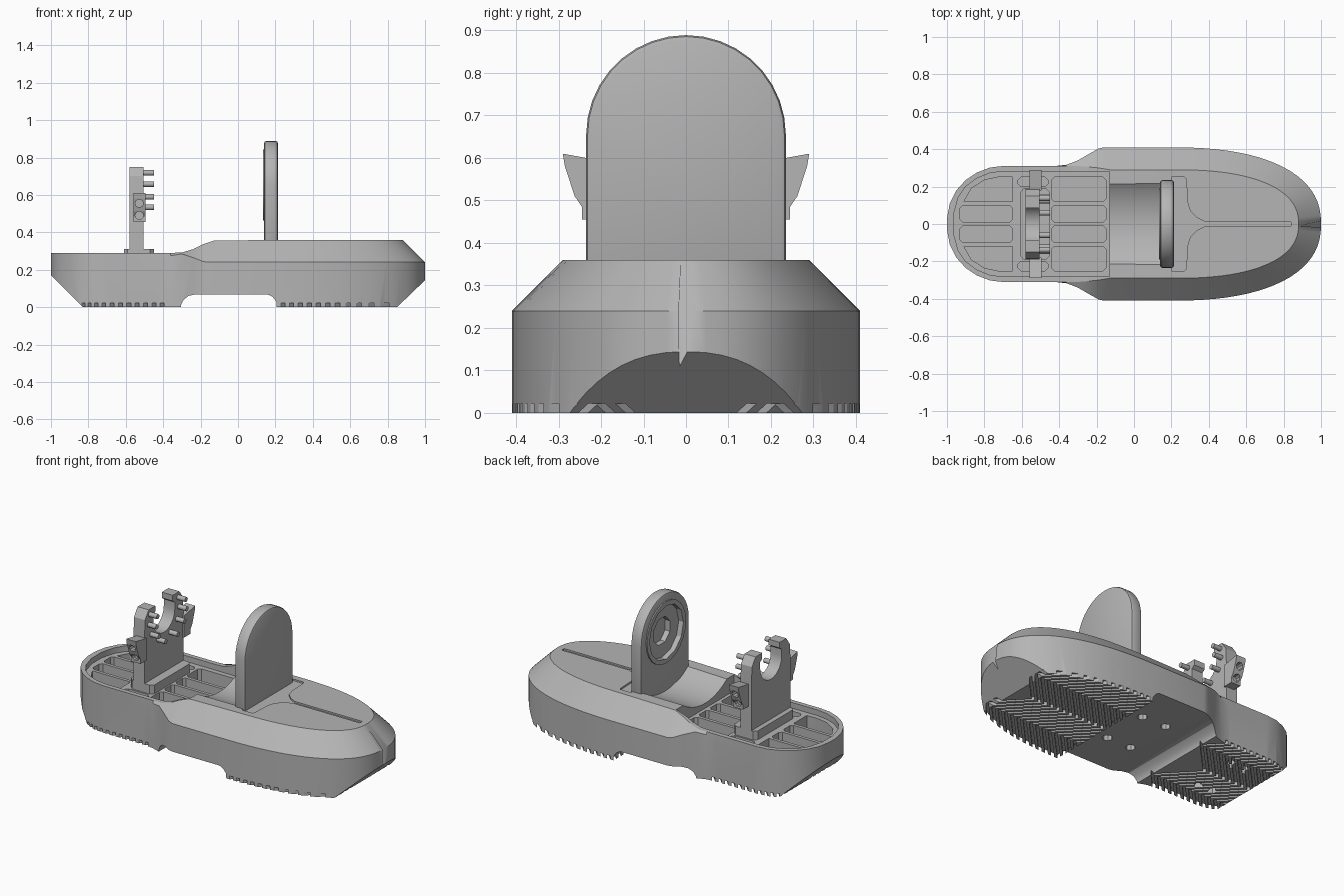
import bpy, bmesh, math
from mathutils import Vector

if "Cube" in bpy.data.objects:
    bpy.data.objects.remove(bpy.data.objects["Cube"])

grey = bpy.data.materials.new("plain_grey")
grey.use_nodes = True
grey.diffuse_color = (0.46, 0.46, 0.46, 1)
grey.node_tree.nodes["Principled BSDF"].inputs["Base Color"].default_value = (0.46, 0.46, 0.46, 1)


def finish(name, bm):
    bmesh.ops.recalc_face_normals(bm, faces=bm.faces)
    mesh = bpy.data.meshes.new(name)
    bm.to_mesh(mesh)
    bm.free()
    mesh.materials.append(grey)
    ob = bpy.data.objects.new(name, mesh)
    bpy.context.collection.objects.link(ob)
    return ob


def activate(ob):
    bpy.ops.object.select_all(action='DESELECT')
    ob.select_set(True)
    bpy.context.view_layer.objects.active = ob


def add_prism(bm, pts, axis, lo, hi):
    """Extrude a 2D profile along an axis; profile uses the other two axes in order."""
    def place(p, d):
        v = list(p)
        v.insert("xyz".index(axis), d)
        return Vector(v)
    a = [bm.verts.new(place(p, lo)) for p in pts]
    b = [bm.verts.new(place(p, hi)) for p in pts]
    n = len(pts)
    bm.faces.new(a)
    bm.faces.new(b[::-1])
    for i in range(n):
        bm.faces.new((a[i], a[(i + 1) % n], b[(i + 1) % n], b[i]))


def prisms(name, profiles, axis, lo, hi):
    bm = bmesh.new()
    for pts in profiles:
        add_prism(bm, pts, axis, lo, hi)
    return finish(name, bm)


def ring(cx, cy, r, n, start=0.0, sweep=2 * math.pi):
    return [(cx + r * math.cos(start + sweep * i / n), cy + r * math.sin(start + sweep * i / n))
            for i in range(n)]


def rect(x0, x1, y0, y1, c=0.015):
    """Rectangle with clipped corners."""
    return [(x0 + c, y0), (x1 - c, y0), (x1, y0 + c), (x1, y1 - c),
            (x1 - c, y1), (x0 + c, y1), (x0, y1 - c), (x0, y0 + c)]


def flip(pts):
    return [(x, -y) for x, y in reversed(pts)]


def modify(ob, kind, **settings):
    mod = ob.modifiers.new(kind, kind)
    for key, value in settings.items():
        setattr(mod, key, value)
    activate(ob)
    bpy.ops.object.modifier_apply(modifier=mod.name)


def cut(ob, cutter, keep=False):
    modify(ob, 'BOOLEAN', operation='DIFFERENCE', solver='EXACT', object=cutter)
    if not keep:
        bpy.data.objects.remove(cutter)


def smooth(ob, angle=25):
    activate(ob)
    bpy.ops.object.shade_smooth_by_angle(angle=math.radians(angle))


# Base hull: stations of side x, y, shoulder z, then top x, y, z
stations = [(x, y, 0.24, x, y, 0.29) for x, y in (
    (-1, 0.03), (-0.985, 0.11), (-0.95, 0.18), (-0.9, 0.235), (-0.84, 0.275),
    (-0.77, 0.302), (-0.7, 0.31), (-0.42, 0.31))]
stations += [(-0.36, 0.317, 0.275, -0.36, 0.31, 0.29), (-0.3, 0.34, 0.285, -0.3, 0.31, 0.292),
             (-0.24, 0.375, 0.265, -0.24, 0.305, 0.31), (-0.19, 0.403, 0.245, -0.19, 0.3, 0.335),
             (-0.16, 0.41, 0.24, -0.13, 0.29, 0.355)]
STEPS = 20
for i in range(STEPS + 1):
    t = math.pi / 2 * min(i / STEPS, 0.985)
    c, s = math.cos(t) ** 0.85, math.sin(t) ** 0.85
    stations.append((0.2 + 0.8 * s, 0.41 * c, 0.24, 0.22 + 0.66 * s, 0.29 * c, 0.36))
bm = bmesh.new()
rows = []
for x, y, zs, xt, yt, zt in stations:
    half = [(x, y, 0), (x, y, zs), (xt, yt, zt)]
    loop = half + [(a, -b, c) for a, b, c in reversed(half)]
    rows.append([bm.verts.new(p) for p in loop])
for a, b in zip(rows, rows[1:]):
    for i in range(6):
        bm.faces.new((a[i], a[(i + 1) % 6], b[(i + 1) % 6], b[i]))
bm.faces.new(rows[0])
bm.faces.new(rows[-1])
bmesh.ops.remove_doubles(bm, verts=bm.verts, dist=0.0005)
base = finish("base", bm)

# Sloped ends and the arch under the middle
cut(base, prisms("end_cutter", [[(0.84, -0.01), (1.1, 0.24), (1.1, -0.1), (0.84, -0.1)],
                                [(-0.82, -0.01), (-1.1, 0.27), (-1.1, -0.1), (-0.82, -0.1)]], 'y', -1, 1))
cut(base, prisms("arch_cutter", [[(-0.31, -0.1), (-0.305, 0.01), (-0.29, 0.04), (-0.265, 0.06), (-0.235, 0.067),
                                  (0.16, 0.067), (0.185, 0.055), (0.205, 0.03), (0.215, -0.1)]], 'y', -1, 1))

# Zigzag tread grooves
zigzags = []
for start, end in ((-0.96, -0.33), (0.14, 0.9)):
    for k in range(int((end - start) / 0.045)):
        x0 = start + 0.045 * k
        path = [(x0 + (0.1 if j % 2 else -0.1), -0.42 + 0.21 * j) for j in range(5)]
        zigzags.append(path + [(x + 0.022, y) for x, y in reversed(path)])
cut(base, prisms("groove_cutter", zigzags, 'z', -0.05, 0.022))

# Screw holes in the underside
holes = [ring(x, y, 0.03, 8) for x in (-0.1, 0.066) for y in (-0.15, 0.15)]
holes += [ring(x, y, 0.024, 8) for x in (-0.58, -0.68) for y in (-0.14, 0.14)]
cut(base, prisms("hole_cutter", holes, 'z', -0.05, 0.12))

# Recessed rear deck with ribbed pockets
edge = [(-0.13, 0.28), (-0.7, 0.282), (-0.77, 0.272), (-0.84, 0.245), (-0.9, 0.2), (-0.94, 0.14), (-0.965, 0.05)]
cut(base, prisms("deck_cutter", [edge + flip(edge)], 'z', 0.255, 0.6))
pockets = [rect(-0.44, -0.15, 0.01, 0.1), rect(-0.44, -0.15, 0.12, 0.25), rect(-0.62, -0.46, 0.2, 0.25),
           rect(-0.93, -0.65, 0.01, 0.1),
           [(-0.65, 0.12), (-0.65, 0.25), (-0.73, 0.25), (-0.8, 0.235), (-0.87, 0.19), (-0.91, 0.12)]]
cut(base, prisms("pocket_cutter", pockets + [flip(p) for p in pockets], 'z', 0.18, 0.5))

# Round cradle trough, and the shallow flare and slot on the front deck
cut(base, prisms("trough_cutter", [ring(0, 0.65, 0.364, 64)], 'x', -0.16, 0.145))
flare = [(0.2, 0.25), (0.27, 0.25), (0.28, 0.24), (0.285, 0.12), (0.3, 0.07), (0.335, 0.035), (0.38, 0.012), (0.84, 0.012)]
cut(base, prisms("slot_cutter", [flare + flip(flare)], 'z', 0.35, 0.6))
smooth(base)

# Tall rounded end plate with a recessed hub
arch = [(-0.235, 0.3)] + [(-y, z) for y, z in ring(0, 0.654, 0.235, 18, 0, math.pi)] + [(0.235, 0.654), (0.235, 0.3)]
plate = prisms("end_plate", [arch], 'x', 0.14, 0.213)
modify(plate, 'BEVEL', width=0.012, segments=2, limit_method='ANGLE', angle_limit=math.radians(50))
rim = prisms("hub_rim", [ring(0, 0.654, 0.19, 24)], 'x', 0.133, 0.15)
recess = prisms("recess_cutter", [ring(0, 0.654, 0.165, 12)], 'x', 0.1, 0.165)
cut(rim, recess, keep=True)
cut(plate, recess)
cut(plate, prisms("hub_cutter", [ring(0, 0.654, 0.085, 8, math.pi / 8)], 'x', 0.1, 0.198))
smooth(plate)
smooth(rim)

# Rear bracket: foot, upright with round notch
prisms("bracket_foot", [rect(-0.61, -0.45, -0.19, 0.19, 0.02)], 'z', 0.24, 0.31)
side = [(0.19, 0.3), (0.19, 0.6), (0.185, 0.7), (0.15, 0.75), (0.085, 0.75), (0.085, 0.715), (0.105, 0.7)]
notch = ring(0, 0.66, 0.105, 12, 0, -math.pi) + [(-0.105, 0.66)]
upright = prisms("bracket_upright", [side + notch + [(-y, z) for y, z in reversed(side)]], 'x', -0.58, -0.505)
smooth(upright)

# Pegs around the notch
pegs = []
for a in (20, -4, -32, -66):
    for s in (1, -1):
        pegs.append(ring(s * 0.147 * math.cos(math.radians(a)), 0.668 + 0.147 * math.sin(math.radians(a)), 0.015, 10))
smooth(prisms("pegs", pegs, 'x', -0.52, -0.45), 40)

# Side wings with paired sockets
for s, label in ((1, "back"), (-1, "front")):
    wing = prisms(label + "_wing", [[(s * 0.18, 0.59), (s * 0.29, 0.61), (s * 0.285, 0.58), (s * 0.262, 0.51),
                                     (s * 0.245, 0.485), (s * 0.245, 0.455), (s * 0.18, 0.455)]], 'x', -0.56, -0.495)
    cut(wing, prisms("socket_cutter", [ring(-0.528, z, 0.022, 10) for z in (0.49, 0.555)], 'y',
                     min(s * 0.225, s * 0.4), max(s * 0.225, s * 0.4)))
